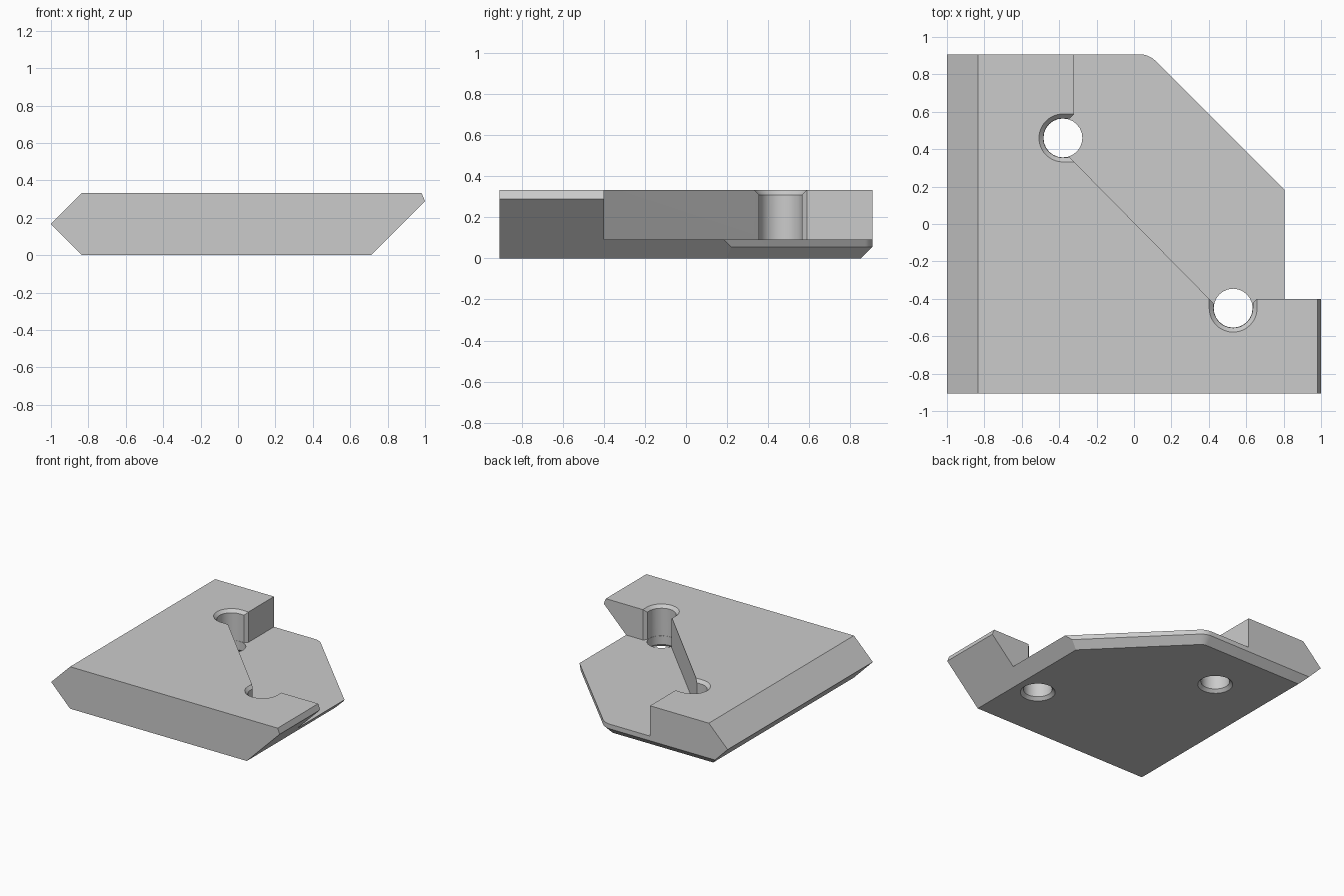
import bpy
import bmesh
from math import sin, cos, pi, radians
from mathutils import Matrix, Vector

cube = bpy.data.objects.get("Cube")
if cube:
    bpy.data.objects.remove(cube, do_unlink=True)

DEPTH = 0.907        # half depth of the block
TOP, FLOOR = 0.332, 0.092
BEVEL = 0.055        # lower bevel along back and diagonal
R, C = 0.105, 0.023  # hole radius and its chamfer
SEG = 24


def loft(name, rings):
    """Closed solid through stacked rings with equal point counts."""
    bm = bmesh.new()
    loops = [[bm.verts.new(p) for p in ring] for ring in rings]
    for low, high in zip(loops, loops[1:]):
        for i in range(len(low)):
            j = (i + 1) % len(low)
            bm.faces.new((low[i], low[j], high[j], high[i]))
    bm.faces.new(loops[0][::-1])
    bm.faces.new(loops[-1])
    bmesh.ops.recalc_face_normals(bm, faces=bm.faces[:])
    mesh = bpy.data.meshes.new(name)
    bm.to_mesh(mesh)
    bm.free()
    obj = bpy.data.objects.new(name, mesh)
    bpy.context.collection.objects.link(obj)
    return obj


def stack(name, levels):
    return loft(name, [[(x, y, z) for x, y in ring] for ring, z in levels])


def arc(r, start, end, n=SEG, cx=0, cy=0):
    angles = [radians(start + (end - start) * i / n) for i in range(n + 1)]
    return [(cx + r * cos(a), cy + r * sin(a)) for a in angles]


def place(points, centre, turn):
    m = Matrix.Rotation(turn, 2)
    return [tuple(m @ Vector(p) + Vector(centre)) for p in points]


def boolean(target, cutter, operation="DIFFERENCE"):
    mod = target.modifiers.new("cut", "BOOLEAN")
    mod.operation, mod.solver, mod.object = operation, "EXACT", cutter
    bpy.context.view_layer.objects.active = target
    bpy.ops.object.modifier_apply(modifier=mod.name)
    bpy.data.objects.remove(cutter, do_unlink=True)


# Block with slanted ends, extruded front to back
profile = [(-0.835, 0), (0.712, 0), (1, 0.288), (0.982, TOP),
           (-0.835, TOP), (-1, 0.167)]
block = loft("bracket_block", [[(x, y, z) for x, z in profile] for y in (-1, 1)])


# Plan outline with a rounded diagonal corner and a bevelled lower edge
def plan(inset):
    r = 0.12
    corner = arc(r - inset, 45, 90, 8, 0.08 - r * 0.414, DEPTH - r)
    x, y = corner[0]
    return [(-1.2, -DEPTH), (1.2, -DEPTH), (1.2, x + y - 1.2)] + corner + [
        (-1.2, DEPTH - inset)]


boolean(block, stack("plan_cutter", [(plan(BEVEL * 2), -BEVEL), (plan(0), BEVEL),
                                     (plan(0), 0.6)]), "INTERSECT")

# Two holes: centre, opening direction, distance from centre to pocket wall
holes = [((-0.38, 0.46), 0, 0.06), ((0.53, -0.45), pi / 2, 0.05)]


def notch(wall):
    return ([(wall, R + C), (wall - C, R)] + arc(R, 90, 270)
            + [(wall - C, -R), (wall, -R - C)])


def slot(r):
    return [(0.2, r)] + arc(r, 90, 270) + [(0.2, -r)]


# Square pocket with both chamfer-mouthed notches in its walls
pocket = [(-0.32, 1.2)]
for centre, turn, wall in holes:
    pocket += place(notch(wall), centre, turn)
pocket += [(1.2, -0.4), (1.2, 1.2)]
boolean(block, stack("pocket_cutter", [(pocket, FLOOR), (pocket, 0.6)]))

# Through holes, bottom countersinks and top slot chamfers
for centre, turn, wall in holes:
    def circle(r):
        return place(arc(r, 0, 360)[:-1], centre, turn)

    drill = R - 0.001
    boolean(block, stack("drill_cutter", [
        (circle(drill + 2 * C), -C), (circle(drill), C), (circle(drill), 0.2)]))
    boolean(block, stack("chamfer_cutter", [
        (place(slot(R - 0.01), centre, turn), TOP - C - 0.01),
        (place(slot(R + 2 * C), centre, turn), TOP + C)]))

# Single grey finish
grey = bpy.data.materials.new("plain_grey")
grey.use_nodes = True
colour = (0.6, 0.6, 0.6, 1)
grey.diffuse_color = colour
grey.node_tree.nodes["Principled BSDF"].inputs["Base Color"].default_value = colour
block.data.materials.clear()
block.data.materials.append(grey)
for face in block.data.polygons:
    face.material_index = 0

bpy.ops.object.select_all(action="DESELECT")
block.select_set(True)
bpy.context.view_layer.objects.active = block
bpy.ops.object.shade_smooth_by_angle(angle=radians(20))
